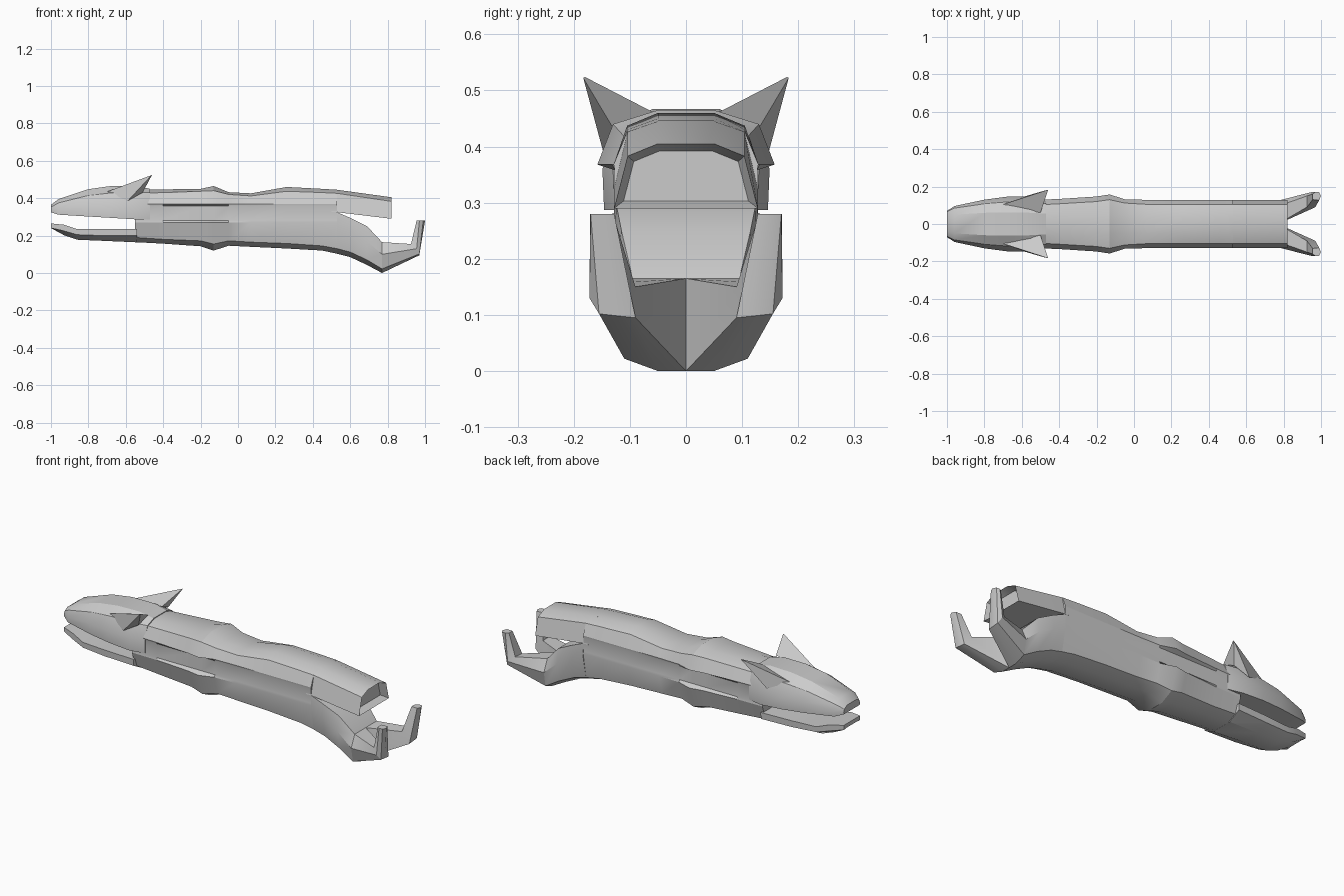
import bpy, bmesh

def loft(name, rings, mirror=False, recess=None):
    """Skin closed rings of 3D points, cap both ends."""
    bm = bmesh.new()
    vs = [[bm.verts.new(p) for p in r] for r in rings]
    n = len(rings[0])
    for a, b in zip(vs, vs[1:]):
        for i in range(n):
            j = (i + 1) % n
            bm.faces.new((a[i], a[j], b[j], b[i]))
    bm.faces.new(vs[0])
    end = bm.faces.new(vs[-1])
    bmesh.ops.recalc_face_normals(bm, faces=bm.faces[:])
    if recess:
        bmesh.ops.inset_region(bm, faces=[end], thickness=recess[0], use_even_offset=True)
        for v in end.verts:
            v.co.x -= recess[1]
    me = bpy.data.meshes.new(name)
    bm.to_mesh(me)
    bm.free()
    ob = bpy.data.objects.new(name, me)
    bpy.context.collection.objects.link(ob)
    if mirror:
        m = ob.modifiers.new("Mirror", 'MIRROR')
        m.use_axis = (False, True, False)
    bpy.context.view_layer.objects.active = ob
    ob.select_set(True)
    bpy.ops.object.shade_smooth_by_angle(angle=0.45)
    ob.select_set(False)
    return ob

def sym(x, half):
    """Full ring at x from a half profile of (y, z) or (y, z, dx) points."""
    pts = [(x + (p[2] if len(p) > 2 else 0), p[0], p[1]) for p in half]
    return pts + [(a, -b, c) for a, b, c in reversed(pts)]

# torso: x, top, shoulder z, shoulder y, upper/lower bulge y, belly y, belly z, bottom
torso = [
    (-.55, .445, .425, .100, .128, .128, .100, .190, .165),
    (-.40, .447, .430, .108, .134, .130, .103, .180, .157),
    (-.20, .450, .437, .120, .147, .145, .115, .172, .143),
    (-.13, .465, .440, .130, .158, .158, .122, .155, .120),
    (-.05, .432, .420, .112, .132, .132, .108, .172, .146),
    (.07, .426, .412, .105, .129, .129, .104, .165, .140),
    (.26, .460, .437, .105, .129, .129, .104, .158, .131),
    (.45, .450, .430, .105, .129, .129, .104, .145, .120),
    (.53, .445, .426, .105, .129, .129, .104, .130, .103),
]
loft("torso", [sym(x, [(.05, t), (ys, zs), (yu, .368), (.127, .358),
                       (.127, .282), (yl, .270), (yb, zb), (.05, b)])
               for x, t, zs, ys, yu, yl, yb, zb, b in torso])

# tail with recessed end
loft("tail", [sym(x, [(.05, t), (.104, s), (.128, b)]) for x, t, s, b in
              [(.50, .447, .427, .325), (.53, .445, .426, .325), (.82, .405, .383, .290)]],
     recess=(.013, .04))

# hindquarters
hind = [
    (.53, .127, .325, .129, .250, .104, .130, .103),
    (.60, .124, .295, .129, .220, .106, .112, .085),
    (.69, .115, .250, .128, .170, .108, .070, .043),
    (.77, .095, .165, .125, .100, .110, .022, .000),
]
loft("hindquarters", [sym(x, [(yt, zt), (ye, ze), (yb, zb), (.05, b)])
                      for x, yt, zt, ye, ze, yb, zb, b in hind])

# rear legs and upturned feet
loft("rear_leg", [
    [(.77, 0, .165), (.77, .095, .165), (.77, .125, .10), (.77, .11, .022), (.77, .05, 0), (.77, 0, 0)],
    [(.925, .09, .15), (.925, .15, .155), (.955, .172, .13), (.97, .155, .102), (.97, .12, .098), (.97, .09, .095)],
    [(.955, .13, .28), (.955, .16, .28), (.97, .171, .28), (.99, .170, .28), (1.0, .15, .28), (.99, .128, .28)],
], mirror=True)

# head / upper jaw
head = [
    (-1.0, .040, .365, .065, .352, .070, .325),
    (-.96, .050, .395, .085, .375, .096, .312),
    (-.80, .060, .448, .108, .415, .130, .302),
    (-.68, .062, .465, .118, .428, .146, .295),
    (-.55, .060, .467, .122, .430, .149, .287),
    (-.47, .055, .450, .108, .430, .130, .287),
]
loft("head", [sym(x, [(a, t), (c, s), (e, .36 if i > 1 else (s + b) / 2), (e * .98, b)])
              for i, (x, a, t, c, s, e, b) in enumerate(head)])

# lower jaw
jaw = [
    (-1.0, .070, .265, .068, .240, .040, .243),
    (-.93, .092, .258, .092, .225, .050, .202),
    (-.86, .108, .235, .106, .205, .055, .178),
    (-.72, .120, .235, .118, .200, .055, .172),
    (-.54, .128, .235, .127, .200, .060, .164),
]
loft("lower_jaw", [sym(x, [(a, t), (c, s), (e, b)]) for x, a, t, c, s, e, b in jaw])

# ears
tip = (-.46, .182, .525)
near = [tuple(t + d for t, d in zip(tip, o)) for o in
        [(-.003, 0, -.002), (0, -.002, -.001), (-.001, .001, -.003), (-.003, .001, -.003)]]
loft("ear", [[(-.70, .105, .435), (-.50, .060, .462), (-.51, .128, .43), (-.59, .146, .385)], near],
     mirror=True)
